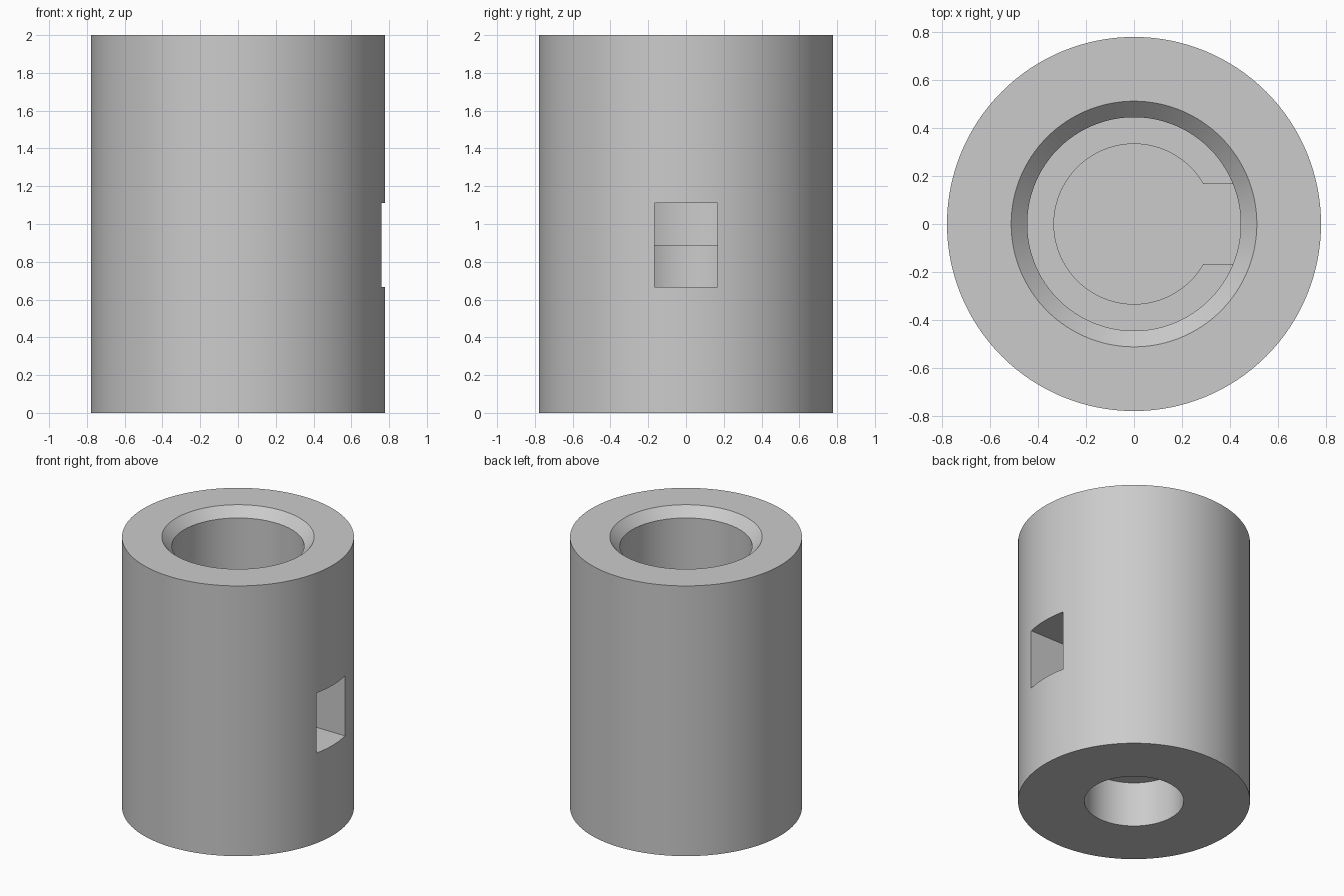
import bpy
import bmesh
import math

SEGMENTS = 128

if "Cube" in bpy.data.objects:
    bpy.data.objects.remove(bpy.data.objects["Cube"], do_unlink=True)

# Plain grey metal
metal = bpy.data.materials.new("grey_metal")
metal.use_nodes = True
colour = (0.6, 0.6, 0.6, 1.0)
metal.diffuse_color = colour
metal.node_tree.nodes["Principled BSDF"].inputs["Base Color"].default_value = colour


def add_object(name, bm):
    bmesh.ops.recalc_face_normals(bm, faces=bm.faces)
    mesh = bpy.data.meshes.new(name)
    bm.to_mesh(mesh)
    bm.free()
    mesh.materials.append(metal)
    obj = bpy.data.objects.new(name, mesh)
    bpy.context.collection.objects.link(obj)
    return obj


def lathe(name, profile):
    """Turn an (radius, height) profile about z and cap its open ends."""
    bm = bmesh.new()
    verts = [bm.verts.new((r, 0, z)) for r, z in profile]
    edges = [bm.edges.new(pair) for pair in zip(verts, verts[1:])]
    bmesh.ops.spin(bm, geom=verts + edges, axis=(0, 0, 1), cent=(0, 0, 0),
                   angle=math.tau, steps=SEGMENTS)
    bmesh.ops.remove_doubles(bm, verts=bm.verts, dist=0.0001)
    bmesh.ops.holes_fill(bm, edges=[e for e in bm.edges if e.is_boundary], sides=0)
    return add_object(name, bm)


# Sleeve body: blind hole below, chamfered stepped bore above
outer, bore, hole, chamfer = 0.778, 0.444, 0.333, 0.067
floor, step, height = 0.667, 0.889, 2.0
body = lathe("sleeve_body", [
    (hole, 0.333), (hole, 0),
    (outer, 0), (outer, height),
    (bore + chamfer, height), (bore, height - chamfer),
    (bore, step), (hole, step), (hole, floor),
])

# Side slot, level with the floor of the bore
bm = bmesh.new()
bmesh.ops.create_cube(bm, size=1)
x0, x1, top = 0.2, 1.0, 1.111
bmesh.ops.scale(bm, vec=(x1 - x0, 0.334, top - floor), verts=bm.verts)
bmesh.ops.translate(bm, vec=((x0 + x1) / 2, 0, (top + floor) / 2), verts=bm.verts)
cutter = add_object("slot_cutter", bm)
cutter.hide_render = True

cut = body.modifiers.new("side_slot", 'BOOLEAN')
cut.operation = 'DIFFERENCE'
cut.solver = 'EXACT'
cut.object = cutter

bpy.ops.object.select_all(action='DESELECT')
body.select_set(True)
bpy.context.view_layer.objects.active = body
bpy.ops.object.modifier_apply(modifier=cut.name)
bpy.data.objects.remove(cutter, do_unlink=True)

# Smooth round walls, sharp rims
bpy.ops.object.shade_smooth_by_angle(angle=math.radians(25))
